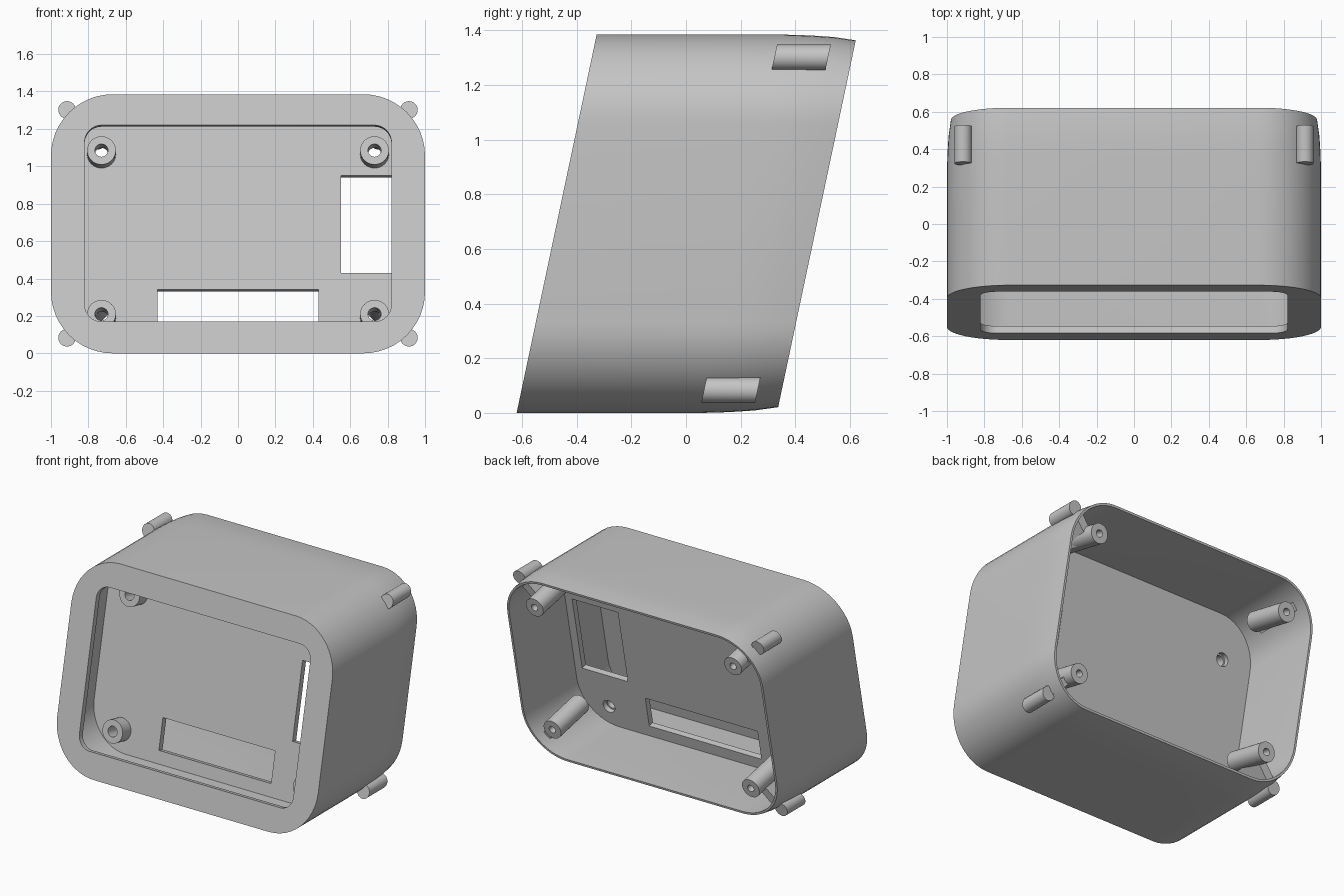
import bpy, bmesh, math
from mathutils import Vector

if "Cube" in bpy.data.objects:
    bpy.data.objects.remove(bpy.data.objects["Cube"], do_unlink=True)

HEIGHT, LEAN, FRONT, DEPTH = 1.385, 0.2115, -0.62, 0.953
PANEL_FRONT, PANEL_BACK = 0.34, 0.382

# One plain grey plastic
grey = bpy.data.materials.new("grey_plastic")
grey.use_nodes = True
COLOUR = (0.56, 0.56, 0.56, 1)
grey.diffuse_color = COLOUR
grey.node_tree.nodes["Principled BSDF"].inputs["Base Color"].default_value = COLOUR


def place(x, z, d):
    """Point at depth d behind the leaning front face."""
    return Vector((x, FRONT + LEAN * z + d, z))


def rounded(hx, z0, z1, r, n=12):
    """Rounded rectangle as (x, z) points."""
    centres = [(hx - r, z1 - r), (r - hx, z1 - r), (r - hx, z0 + r), (hx - r, z0 + r)]
    pts = []
    for q, (cx, cz) in enumerate(centres):
        for i in range(n + 1):
            a = math.pi / 2 * (q + i / n)
            pts.append((cx + r * math.cos(a), cz + r * math.sin(a)))
    return pts


def inset(i):
    return rounded(1 - i, i, HEIGHT - i, 0.33 - i)


def rect(x0, x1, z0, z1):
    return [(x1, z1), (x0, z1), (x0, z0), (x1, z0)]


def loft(name, rings, closed=False):
    """Skin between rings of points; capped unless it closes on itself."""
    bm = bmesh.new()
    loops = [[bm.verts.new(p) for p in ring] for ring in rings]
    pairs = list(zip(loops, loops[1:]))
    if closed:
        pairs.append((loops[-1], loops[0]))
    else:
        bm.faces.new(loops[0])
        bm.faces.new(loops[-1])
    for a, b in pairs:
        for i in range(len(a)):
            j = (i + 1) % len(a)
            bm.faces.new((a[i], a[j], b[j], b[i]))
    bmesh.ops.recalc_face_normals(bm, faces=bm.faces)
    mesh = bpy.data.meshes.new(name)
    bm.to_mesh(mesh)
    bm.free()
    mesh.materials.append(grey)
    ob = bpy.data.objects.new(name, mesh)
    bpy.context.collection.objects.link(ob)
    return ob


def prism(name, outline, d0, d1):
    return loft(name, [[place(x, z, d) for x, z in outline] for d in (d0, d1)])


def slot(name, outline):
    """Cutter running through the panel square to its face."""
    rings = []
    for reach in (-0.05, 0.1):
        rings.append([place(x, z - LEAN * reach, PANEL_FRONT + reach) for x, z in outline])
    return loft(name, rings)


def turned(name, start, profile, closed=False, n=32):
    """Turn (radius, distance) pairs about an axis square to the front face."""
    axis = Vector((0, 1, -LEAN)).normalized()
    side, up = Vector((1, 0, 0)), Vector((0, LEAN, 1)).normalized()
    rings = []
    for r, t in profile:
        ring = []
        for i in range(n):
            a = 2 * math.pi * i / n
            ring.append(start + axis * t + side * r * math.cos(a) + up * r * math.sin(a))
        rings.append(ring)
    return loft(name, rings, closed)


def activate(ob):
    bpy.ops.object.select_all(action='DESELECT')
    ob.select_set(True)
    bpy.context.view_layer.objects.active = ob


# Hollow shell: front lip cut square to the face, outer skin pinched at the back, inner skin
opening = rounded(0.82, 0.17, 1.22, 0.09)
lip_back = [(x, z - LEAN * 0.04) for x, z in opening]
sections = [(lip_back, 0.04), (opening, 0)]
sections += [(inset(i), d) for i, d in
             [(0, 0), (0, 0.68), (0.003, 0.78), (0.009, 0.87), (0.021, DEPTH)]]
sections += [(inset(i), d) for i, d in [(0.036, DEPTH), (0.045, 0.75), (0.045, 0.04)]]
parts = [loft("shell", [[place(x, z, d) for x, z in o] for o, d in sections], True)]

# Inner panel with its cut-outs
panel = prism("inner_panel", inset(0.035), PANEL_FRONT, PANEL_BACK)
cutters = [slot("side_slot_cutter", rect(0.55, 0.9, 0.43, 0.95)),
           slot("lower_slot_cutter", rect(-0.43, 0.43, 0.13, 0.34))]

rows = (("lower", 0.21, -1), ("upper", 1.085, 1))
for row, z, v in rows:
    for side, s in (("left", 1), ("right", -1)):
        tag = f"{row}_{side}"
        # Front bosses with through holes
        start = place(s * 0.73, z, 0.245)
        parts.append(turned("front_boss_" + tag, start,
                            [(0.077, 0), (0.077, 0.1), (0.035, 0.1), (0.035, 0)], True))
        cutters.append(turned("hole_cutter_" + tag, start, [(0.045, 0.05), (0.045, 0.25)]))
        # Rear posts with blind screw holes
        pz = HEIGHT / 2 + v * 0.46
        parts.append(turned("rear_post_" + tag, place(s * 0.76, pz, 0.948),
                            [(0.066, -0.31), (0.066, 0), (0.024, 0), (0.024, -0.22)]))
        # Ribs joining the posts to the shell corners
        ex, ez = s * 0.895, HEIGHT / 2 + v * 0.59
        w = 0.02
        rib = [(s * 0.77 + w * s, pz - w * v), (ex + w * s, ez - w * v),
               (ex - w * s, ez + w * v), (s * 0.77 - w * s, pz + w * v)]
        parts.append(prism("corner_rib_" + tag, rib, 0.67, 0.87))
        # Round catches outside the corners
        cx, cz = s * 0.914, HEIGHT / 2 + v * 0.609
        catch = [(cx + 0.047 * math.cos(math.pi * i / 12),
                  cz + 0.047 * math.sin(math.pi * i / 12)) for i in range(24)]
        parts.append(prism("corner_catch_" + tag, catch, 0.668, 0.865))

activate(panel)
for cutter in cutters:
    cutter.hide_render = True
    mod = panel.modifiers.new("cut", 'BOOLEAN')
    mod.operation, mod.solver, mod.object = 'DIFFERENCE', 'EXACT', cutter
    bpy.ops.object.modifier_apply(modifier=mod.name)
for cutter in cutters:
    bpy.data.objects.remove(cutter, do_unlink=True)

for ob in parts + [panel]:
    activate(ob)
    bpy.ops.object.shade_smooth_by_angle(angle=math.radians(30))
